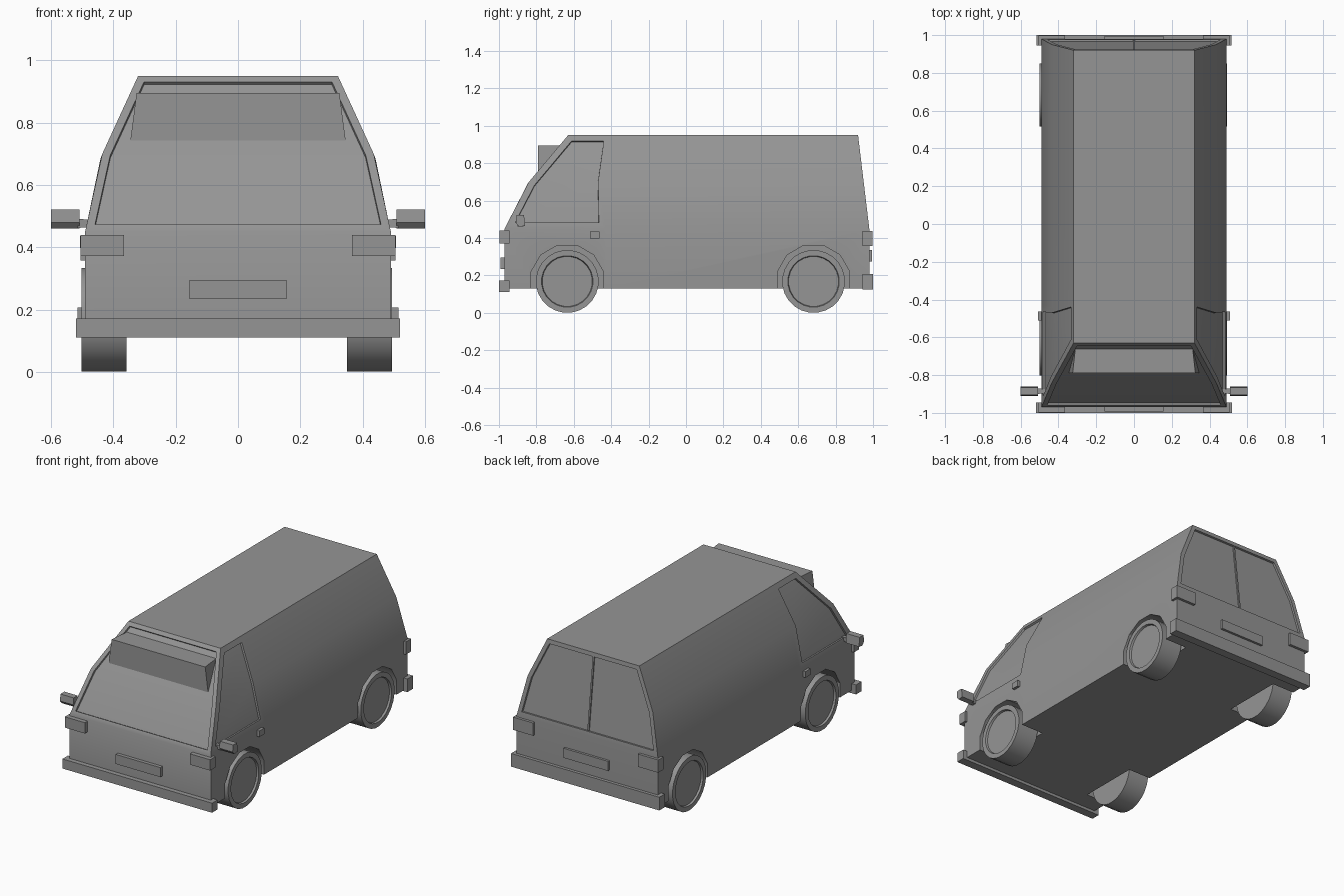
import bpy, bmesh, math
from mathutils import Matrix, Vector

if "Cube" in bpy.data.objects:
    bpy.data.objects.remove(bpy.data.objects["Cube"])

grey = bpy.data.materials.new("plain grey")
grey.use_nodes = True
COLOUR = (0.3, 0.3, 0.3, 1)
grey.diffuse_color = COLOUR
grey.node_tree.nodes["Principled BSDF"].inputs["Base Color"].default_value = COLOUR


def finish(name, bm):
    bmesh.ops.recalc_face_normals(bm, faces=bm.faces)
    mesh = bpy.data.meshes.new(name)
    bm.to_mesh(mesh)
    bm.free()
    mesh.materials.append(grey)
    obj = bpy.data.objects.new(name, mesh)
    bpy.context.collection.objects.link(obj)
    return obj


def select(obj):
    bpy.ops.object.select_all(action='DESELECT')
    obj.select_set(True)
    bpy.context.view_layer.objects.active = obj


def smooth(obj):
    select(obj)
    bpy.ops.object.shade_smooth_by_angle(angle=math.radians(30))


def box(name, x, y, z):
    """Box between the (low, high) pairs on each axis."""
    bm = bmesh.new()
    bmesh.ops.create_cube(bm, size=1)
    for v in bm.verts:
        v.co = [sum(r) / 2 + c * abs(r[1] - r[0]) for c, r in zip(v.co, (x, y, z))]
    return finish(name, bm)


def prism(name, outline, x0, x1, scale=1):
    """Side outline of (y, z) points extruded along x; the x1 end may be scaled."""
    bm = bmesh.new()
    cy = sum(p[0] for p in outline) / len(outline)
    cz = sum(p[1] for p in outline) / len(outline)
    a = [bm.verts.new((x0, y, z)) for y, z in outline]
    b = [bm.verts.new((x1, cy + (y - cy) * scale, cz + (z - cz) * scale)) for y, z in outline]
    bm.faces.new(a)
    bm.faces.new(b[::-1])
    for i in range(len(a)):
        j = (i + 1) % len(a)
        bm.faces.new((a[i], b[i], b[j], a[j]))
    return finish(name, bm)


def cylinder_x(bm, sides, radius, x0, x1, y, z):
    place = Matrix.Translation(((x0 + x1) / 2, y, z)) @ Matrix.Rotation(math.pi / 2, 4, 'Y')
    place = place @ Matrix.Rotation(math.pi / sides, 4, 'Z')
    bmesh.ops.create_cone(bm, cap_ends=True, segments=sides, radius1=radius, radius2=radius,
                          depth=abs(x1 - x0), matrix=place)


# Body: stacked rings of (height, half width, front, door edge, back)
bm = bmesh.new()
rings = []
for z, w, front, door, back in ((0.13, 0.49, -0.97, -0.43, 0.98),
                                (0.45, 0.49, -0.97, -0.43, 0.98),
                                (0.70, 0.435, -0.84, -0.435, 0.95),
                                (0.95, 0.32, -0.63, -0.40, 0.92)):
    corners = ((-w, front), (w, front), (w, door), (w, back), (-w, back), (-w, door))
    rings.append([bm.verts.new((x, y, z)) for x, y in corners])
bands = []
for low, high in zip(rings, rings[1:]):
    bands.append([bm.faces.new((low[i], low[(i + 1) % 6], high[(i + 1) % 6], high[i]))
                  for i in range(6)])
for ring in (rings[0], rings[-1]):
    bm.faces.new((ring[0], ring[1], ring[2], ring[5]))
    bm.faces.new((ring[5], ring[2], ring[3], ring[4]))
bmesh.ops.recalc_face_normals(bm, faces=bm.faces)

# Recessed windows: windscreen, left door, rear, right door
for side, border in ((0, 0.026), (1, 0.035), (3, 0.026), (5, 0.035)):
    bmesh.ops.inset_region(bm, faces=[bands[1][side], bands[2][side]], thickness=border,
                           depth=0, use_even_offset=True)
    bmesh.ops.inset_region(bm, faces=[bands[1][side], bands[2][side]], thickness=0.001,
                           depth=-0.012, use_even_offset=True)
body = finish("body", bm)

# Wheel arches cut out of the body
AXLES = (("front", -0.635), ("rear", 0.682))
SIDES = (("left", 1), ("right", -1))
for end, y in AXLES:
    for side, s in SIDES:
        bm = bmesh.new()
        cylinder_x(bm, 12, 0.2, s * 0.335, s * 0.6, y, 0.168)
        cutter = finish("arch_cutter", bm)
        cutter.hide_render = True
        select(body)
        mod = body.modifiers.new("arch", 'BOOLEAN')
        mod.operation = 'DIFFERENCE'
        mod.solver = 'EXACT'
        mod.object = cutter
        bpy.ops.object.modifier_apply(modifier=mod.name)
        bpy.data.objects.remove(cutter)
smooth(body)

# Wheels with a sunken hub on the outer face
for end, y in AXLES:
    for side, s in SIDES:
        bm = bmesh.new()
        middle = s * 0.425 - 0.004
        cylinder_x(bm, 24, 0.168, middle - 0.072, middle + 0.072, y, 0.168)
        bm.normal_update()
        cap = [f for f in bm.faces if f.normal.x * s > 0.9]
        bmesh.ops.inset_region(bm, faces=cap, thickness=0.03, depth=0)
        bmesh.ops.inset_region(bm, faces=cap, thickness=0.004, depth=-0.012)
        smooth(finish(f"{end}_{side}_wheel", bm))

# Bumpers and number plates
box("front_bumper", (-0.52, 0.52), (-1.0, -0.945), (0.112, 0.172))
box("rear_bumper", (-0.515, 0.515), (0.945, 1.0), (0.125, 0.208))
box("front_plate", (-0.155, 0.155), (-0.992, -0.96), (0.235, 0.295))
box("rear_plate", (-0.155, 0.155), (0.97, 0.995), (0.275, 0.335))

# Divider between the two rear windows, following the slope of the glass
bar = [(0.967, 0.476), (0.94, 0.70), (0.913, 0.925)]
prism("rear_window_divider", [(y - 0.01, z) for y, z in bar]
      + [(y + 0.006, z) for y, z in reversed(bar)], -0.005, 0.005)

# Lights, door handles and mirrors on both sides
mirror_outline = [(-0.905, 0.522), (-0.866, 0.522), (-0.86, 0.465),
                  (-0.892, 0.46), (-0.91, 0.48)]
arm_outline = [(-0.9, 0.492), (-0.87, 0.492), (-0.87, 0.462), (-0.9, 0.462)]
for side, s in SIDES:
    box(f"{side}_headlight", (s * 0.365, s * 0.505), (-0.998, -0.945), (0.372, 0.44))
    box(f"{side}_tail_light", (s * 0.365, s * 0.505), (0.945, 0.997), (0.358, 0.438))
    box(f"{side}_door_handle", (s * 0.48, s * 0.507), (-0.512, -0.463), (0.398, 0.436))
    prism(f"{side}_mirror", mirror_outline, s * 0.508, s * 0.6)
    prism(f"{side}_mirror_arm", arm_outline, s * 0.515, s * 0.465, 0.7)

# Sun visor: a wedge over the top of the windscreen, flaring toward the bottom
visor = prism("sun_visor", [(-0.79, 0.895), (-0.79, 0.742), (-0.655, 0.895)], -1, 1)
for v in visor.data.vertices:
    half = 0.31 if v.co.y > -0.7 else (0.325 if v.co.z > 0.8 else 0.345)
    v.co.x *= half
